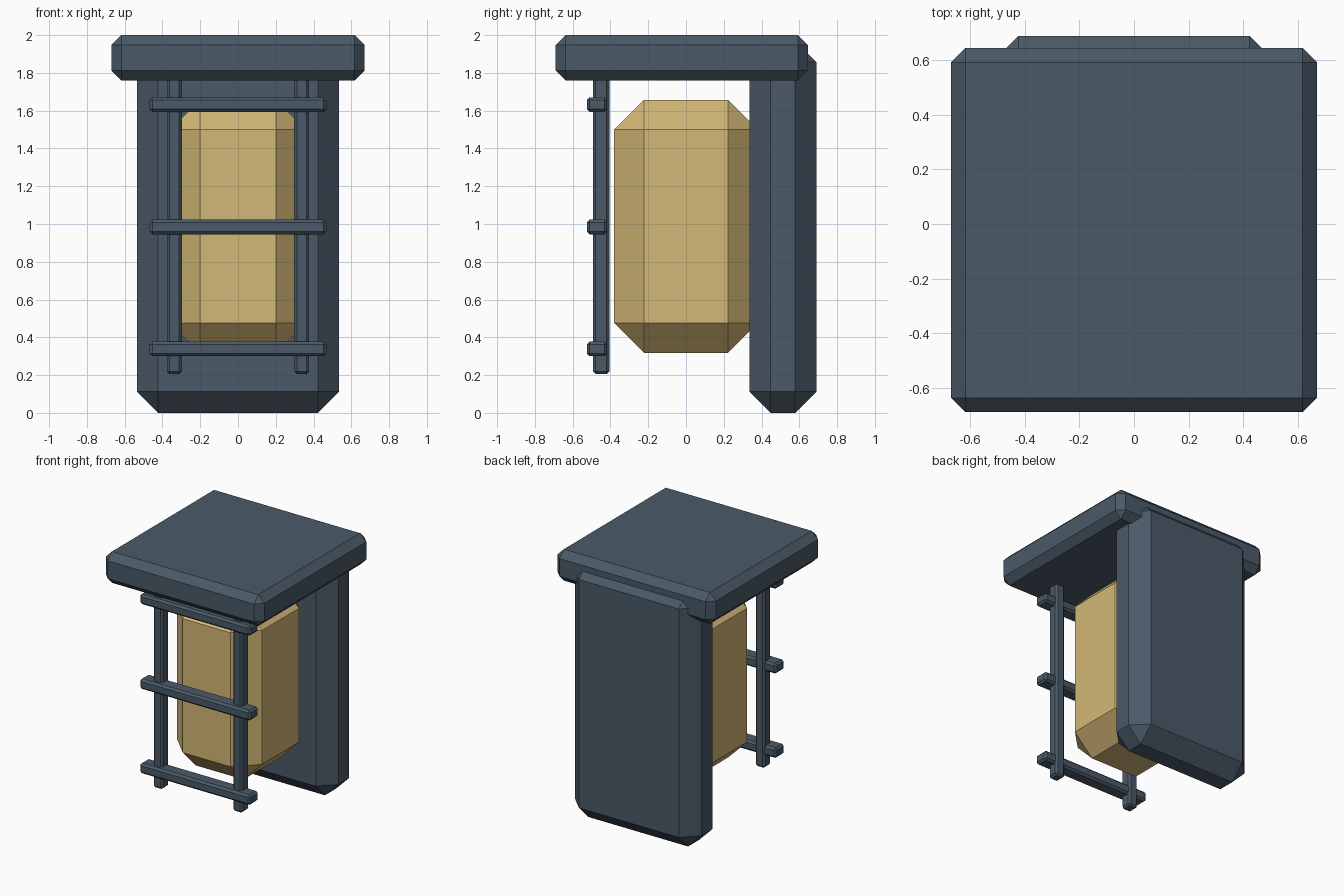
import bpy
import bmesh
from mathutils import Vector

# Remove the default cube
cube = bpy.data.objects.get("Cube")
if cube:
    bpy.data.objects.remove(cube, do_unlink=True)


def make_material(name, rgb):
    mat = bpy.data.materials.new(name)
    mat.use_nodes = True
    mat.diffuse_color = (*rgb, 1)
    bsdf = mat.node_tree.nodes["Principled BSDF"]
    bsdf.inputs["Base Color"].default_value = (*rgb, 1)
    bsdf.inputs["Roughness"].default_value = 0.8
    return mat


def chamfered_box(name, low, high, chamfer, mat):
    """Flat-shaded box between two corners with single-segment chamfers."""
    low, high = Vector(low), Vector(high)
    centre, size = (low + high) / 2, high - low
    bm = bmesh.new()
    bmesh.ops.create_cube(bm, size=1)
    bmesh.ops.scale(bm, vec=size, verts=bm.verts)
    bmesh.ops.bevel(bm, geom=bm.edges[:], offset=chamfer, offset_type='OFFSET',
                    segments=1, profile=0.5, affect='EDGES')
    bmesh.ops.recalc_face_normals(bm, faces=bm.faces)
    mesh = bpy.data.meshes.new(name)
    bm.to_mesh(mesh)
    bm.free()
    mesh.materials.append(mat)
    obj = bpy.data.objects.new(name, mesh)
    obj.location = centre
    bpy.context.collection.objects.link(obj)
    return obj


slate = make_material("slate_metal", (0.069, 0.102, 0.138))
amber = make_material("amber_glow", (0.65, 0.475, 0.18))

# Main blocks: roof slab, wall plate behind, glowing core
chamfered_box("roof", (-0.67, -0.69, 1.76), (0.67, 0.645, 2.0), 0.052, slate)
chamfered_box("back_plate", (-0.535, 0.335, 0), (0.535, 0.69, 1.97), 0.112, slate)
chamfered_box("lamp_core", (-0.36, -0.38, 0.317), (0.36, 0.38, 1.657), 0.158, amber)

# Front guard: two uprights reaching into the roof
for side, x in (("left", 0.337), ("right", -0.337)):
    chamfered_box(f"guard_upright_{side}", (x - 0.04, -0.493, 0.205),
                  (x + 0.04, -0.405, 1.82), 0.015, slate)

# Front guard: three crossbars
for level, z in (("lower", 0.339), ("middle", 0.984), ("upper", 1.632)):
    chamfered_box(f"guard_crossbar_{level}", (-0.468, -0.525, z - 0.039),
                  (0.468, -0.417, z + 0.039), 0.015, slate)
